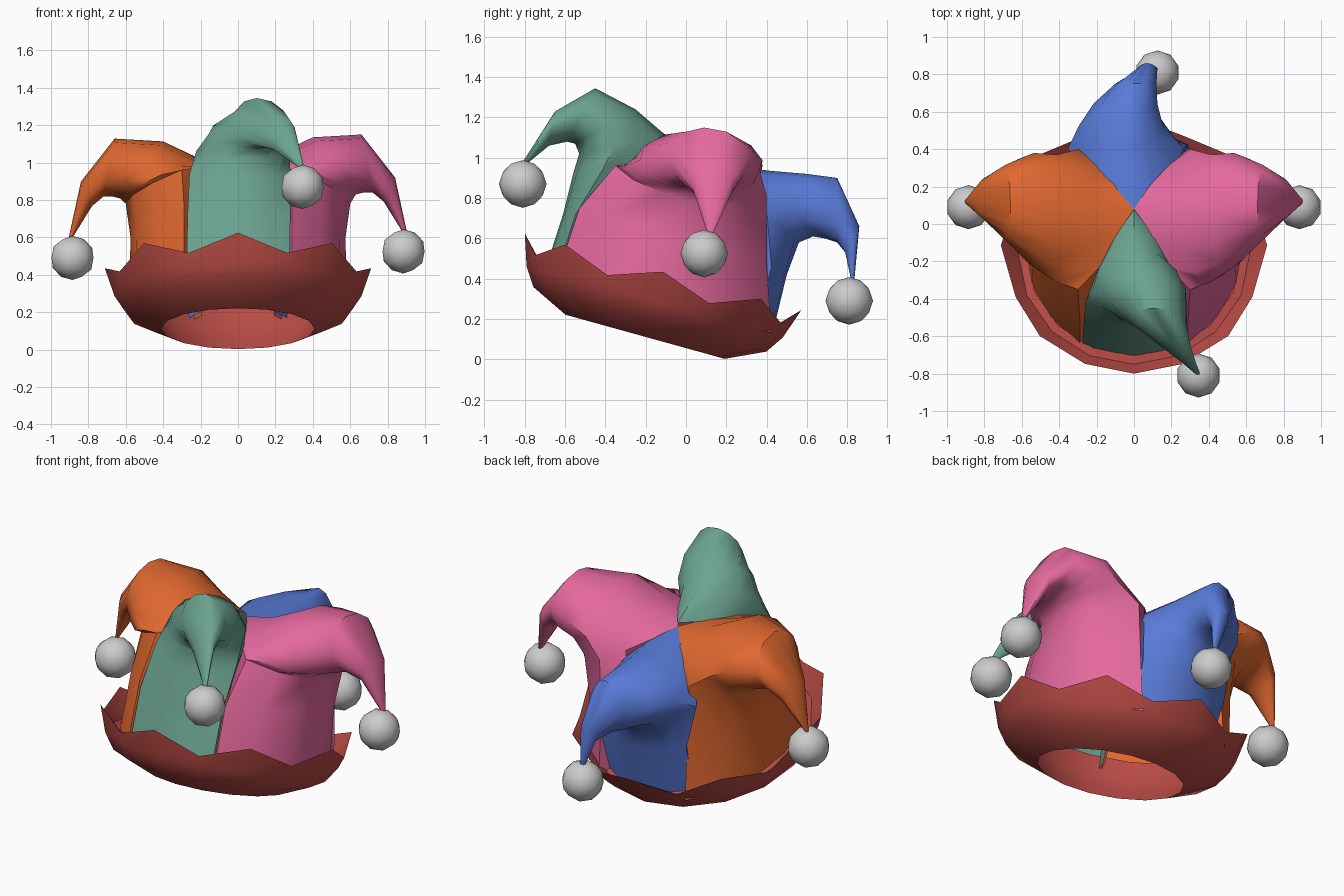
import bpy, bmesh, math
from mathutils import Vector, Matrix

if "Cube" in bpy.data.objects:
    bpy.data.objects.remove(bpy.data.objects["Cube"])

SLOPE = 0.277  # the hat leans back: front of brim is higher


def material(name, rgb):
    m = bpy.data.materials.new(name)
    m.diffuse_color = (*rgb, 1)
    m.use_nodes = True
    m.node_tree.nodes["Principled BSDF"].inputs["Base Color"].default_value = m.diffuse_color
    return m


def finish(name, bm, mat=None, angle=50):
    bmesh.ops.recalc_face_normals(bm, faces=bm.faces)
    me = bpy.data.meshes.new(name)
    bm.to_mesh(me)
    bm.free()
    ob = bpy.data.objects.new(name, me)
    bpy.context.collection.objects.link(ob)
    if mat:
        me.materials.append(mat)
    bpy.ops.object.select_all(action='DESELECT')
    ob.select_set(True)
    bpy.context.view_layer.objects.active = ob
    bpy.ops.object.shade_smooth_by_angle(angle=math.radians(angle))
    return ob


def section(half_angle, p):
    """Half cross-section (depth, width): pie wedge (p=1) to ellipse (p=0)."""
    h = math.radians(half_angle)
    pts = []
    for i in range(7):
        f = math.pi * i / 6
        e = ((1 - math.cos(f)) / 2, math.sin(f))
        if i <= 3:
            w = (math.cos(h) * i / 3, i / 3)
        else:
            a = h * (6 - i) / 3
            w = (math.cos(a), math.sin(a) / math.sin(h))
        pts.append((e[0] + (w[0] - e[0]) * p, e[1] + (w[1] - e[1]) * p))
    return pts


def lobe(name, rings, lat, half_angle, mat, mirror=False, drop=0.0):
    """Loft of rings: (top/inner point, under/outer point, widths -/+, pie blend)."""
    bm = bmesh.new()
    loops = []
    for k, (top, under, wl, wr, p) in enumerate(rings):
        top, under = Vector(top), Vector(under)
        side = Vector((lat[0], lat[1], -SLOPE * lat[1] * p))
        half = section(half_angle, p)
        pts = [top.lerp(under, t) - side * (w * wl) for t, w in half]
        pts += [top.lerp(under, t) + side * (w * wr) for t, w in half[5:0:-1]]
        if k > 2:
            pts = [q - Vector((0, 0, drop)) for q in pts]
        if mirror:
            pts = [Vector((-q.x, q.y, q.z)) for q in pts]
        loops.append([bm.verts.new(q) for q in pts])
    for k in range(len(loops) - 1):
        for j in range(12):
            if k < 2 and j in (0, 1, 10, 11):
                continue  # hollow inside of the hat
            a, b = loops[k], loops[k + 1]
            n = (j + 1) % 12
            bm.faces.new((a[j], a[n], b[n], b[j]))
    bm.faces.new(loops[-1])
    bmesh.ops.delete(bm, geom=[v for v in bm.verts if not v.link_faces], context='VERTS')
    return finish(name, bm, mat)


red = material("red", (0.48, 0.07, 0.06))
orange = material("orange", (0.76, 0.14, 0.03))
green = material("green", (0.15, 0.37, 0.28))
pink = material("pink", (0.78, 0.14, 0.34))
blue = material("blue", (0.10, 0.20, 0.70))

# zigzag brim, revolved in its own leaning frame
bm = bmesh.new()
tilt = Matrix.Translation((0, -0.115, 0.43)) @ Matrix.Rotation(-math.atan(SLOPE), 4, 'X')
cols = []
for i in range(16):
    a = 2 * math.pi * i / 16
    edge = (0.712, 0.005) if i % 2 == 0 else (0.685, -0.085)
    prof = [(0.555, -0.065), (0.535, -0.17), (0.46, -0.27), (0.41, -0.33), (0.60, -0.24),
            (0.66, -0.15), edge, (0.62, -0.14), (0.575, -0.13)]
    cols.append([bm.verts.new(tilt @ Vector((r * math.cos(a), r * math.sin(a), z)))
                 for r, z in prof])
for i in range(16):
    a, b = cols[i], cols[(i + 1) % 16]
    for j in range(len(a) - 1):
        bm.faces.new((a[j], b[j], b[j + 1], a[j + 1]))
finish("brim", bm, red, 60)

# side lobes
side_rings = [
    ((0, -.155, .29), (.58, -.12, .28), .50, .56, 1),
    ((0, -.04, .62), (.575, -.02, .60), .50, .43, 1),
    ((0, .08, .98), (.60, .06, .78), .42, .33, .7),
    ((.20, .04, 1.04), (.63, .08, .83), .37, .31, .2),
    ((.40, .04, 1.135), (.67, .10, .84), .30, .31, 0),
    ((.66, .09, 1.15), (.72, .10, .84), .18, .22, 0),
    ((.84, .12, .92), (.78, .12, .79), .09, .12, 0),
    ((.905, .12, .62), (.885, .12, .62), .012, .012, 0)]
lobe("right_lobe", side_rings, (0, 1), 60, pink)
lobe("left_lobe", side_rings, (0, 1), 60, orange, mirror=True, drop=0.022)

# front lobe
lobe("front_lobe", [
    ((0, -.155, .30), (0, -.70, .44), .275, .275, 1),
    ((0, -.05, .70), (0, -.61, .72), .27, .28, 1),
    ((0, .08, 1.0), (0, -.56, .92), .26, .28, .7),
    ((0, -.11, 1.12), (.03, -.53, 1.02), .24, .26, .2),
    ((.05, -.25, 1.24), (.08, -.55, 1.07), .22, .21, 0),
    ((.10, -.45, 1.345), (.15, -.59, 1.08), .14, .15, 0),
    ((.25, -.65, 1.23), (.22, -.68, 1.06), .07, .07, 0),
    ((.345, -.81, .98), (.335, -.79, .97), .012, .012, 0)], (1, 0), 27, green)

# back lobe
lobe("back_lobe", [
    ((0, -.155, .30), (0, .43, .13), .29, .29, 1),
    ((0, 0, .65), (0, .50, .42), .30, .29, 1),
    ((0, .08, .98), (-.02, .56, .58), .34, .28, .5),
    ((-.03, .42, .935), (-.02, .63, .61), .27, .18, 0),
    ((0, .60, .92), (.01, .69, .60), .22, .12, 0),
    ((.02, .75, .90), (.04, .75, .58), .13, .09, 0),
    ((.07, .86, .66), (.08, .79, .53), .05, .05, 0),
    ((.12, .835, .39), (.11, .82, .39), .012, .012, 0)], (1, 0), 32, blue)

# bells on the tips
for name, pos in (("left_bell", (-.885, .09, .49)), ("right_bell", (.885, .09, .525)),
                  ("front_bell", (.345, -.81, .87)), ("back_bell", (.125, .81, .29))):
    bm = bmesh.new()
    bmesh.ops.create_icosphere(bm, subdivisions=2, radius=0.118,
                               matrix=Matrix.Translation(pos))
    finish(name, bm)
